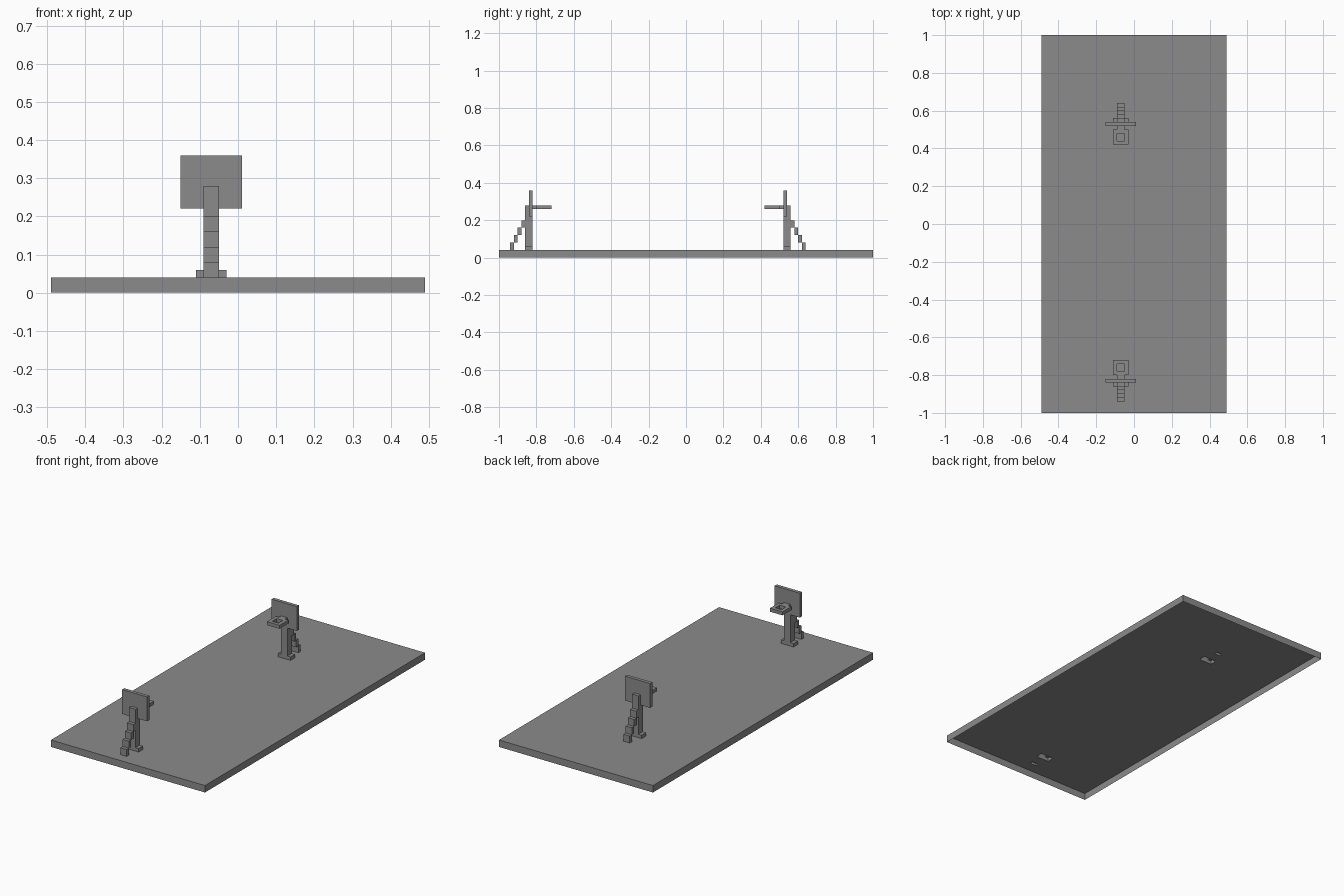
import bpy, bmesh
from mathutils import Vector

cube = bpy.data.objects.get("Cube")
if cube:
    bpy.data.objects.remove(cube, do_unlink=True)

grey = bpy.data.materials.new("mid grey")
grey.use_nodes = True
colour = (0.26, 0.26, 0.26, 1)
grey.diffuse_color = colour
grey.node_tree.nodes["Principled BSDF"].inputs["Base Color"].default_value = colour


def inside(p, boxes):
    return any(all(a < c < b for c, (a, b) in zip(p, box)) for box in boxes)


def block_shell(name, boxes, open_z=None, holes=()):
    """Outer skin of a union of boxes; faces at open_z and over holes are left out."""
    cuts = [sorted({round(v, 4) for box in [*boxes, *holes] for v in box[i]})
            for i in range(3)]
    bm = bmesh.new()
    verts = {}

    def vert(p):
        key = tuple(p)
        if key not in verts:
            verts[key] = bm.verts.new(key)
        return verts[key]

    spans = [list(zip(c, c[1:])) for c in cuts]
    for sx in spans[0]:
        for sy in spans[1]:
            for sz in spans[2]:
                cell = (sx, sy, sz)
                mid = Vector([sum(s) / 2 for s in cell])
                if not inside(mid, boxes):
                    continue
                for axis in range(3):
                    u, v = (axis + 1) % 3, (axis + 2) % 3
                    for side in (0, 1):
                        level = cell[axis][side]
                        # Look just across the face for a neighbouring solid
                        probe = mid.copy()
                        probe[axis] = level + (side - 0.5) * 0.002
                        if inside(probe, boxes) or inside(probe, holes):
                            continue
                        if axis == 2 and side == 0 and level == open_z:
                            continue
                        ring = []
                        for i, j in ((0, 0), (1, 0), (1, 1), (0, 1)):
                            p = [0, 0, 0]
                            p[axis], p[u], p[v] = level, cell[u][i], cell[v][j]
                            ring.append(vert(p))
                        bm.faces.new(ring if side else ring[::-1])
    mesh = bpy.data.meshes.new(name)
    bm.to_mesh(mesh)
    bm.free()
    mesh.materials.append(grey)
    obj = bpy.data.objects.new(name, mesh)
    bpy.context.collection.objects.link(obj)


UNIT = 0.02        # block size
FLOOR = 0.04       # top of the court
MID_X, MID_Y = -0.07, -0.15


def across(half):
    return (MID_X - half, MID_X + half)


def hoop(label, side):
    """One hoop; distances run outward from the middle between both hoops."""
    def out(a, b):
        return tuple(sorted((MID_Y + side * a, MID_Y + side * b)))

    pole_x, wide_x = across(UNIT), across(2 * UNIT)
    front, back = 0.67, 0.71

    # Foot and pole, notched at the top to hold the board
    foot = (wide_x, out(front, back), (FLOOR, 0.06))
    block_shell(label + "_stand", [
        foot,
        (pole_x, out(front, back), (FLOOR, 0.22)),
        (pole_x, out(front + UNIT, back), (0.22, 0.28))], FLOOR)

    # Backboard
    block_shell(label + "_backboard",
                [(across(0.08), out(front, front + UNIT), (0.22, 0.36))])

    # Square rim and the bracket joining it to the board
    level = (0.26, 0.28)
    near, far = 0.57, 0.65
    block_shell(label + "_rim", [
        (wide_x, out(near, near + UNIT), level),
        (wide_x, out(far - UNIT, far), level),
        ((wide_x[0], pole_x[0]), out(near, far), level),
        ((pole_x[1], wide_x[1]), out(near, far), level),
        (pole_x, out(far, front), level)])

    # Stepped brace rising to the back of the pole
    steps = []
    for i in range(4):
        d, z = back + (3 - i) * UNIT, FLOOR + 2 * UNIT * i
        steps.append((pole_x, out(d, d + UNIT), (z, z + 2 * UNIT)))
    block_shell(label + "_brace", steps, FLOOR)
    return [foot, steps[0]]


footprints = hoop("front_hoop", -1) + hoop("back_hoop", 1)

# Court slab, hollow underneath and open below the hoop feet
block_shell("court", [((-0.49, 0.49), (-1, 1), (0, FLOOR))], 0, footprints)
